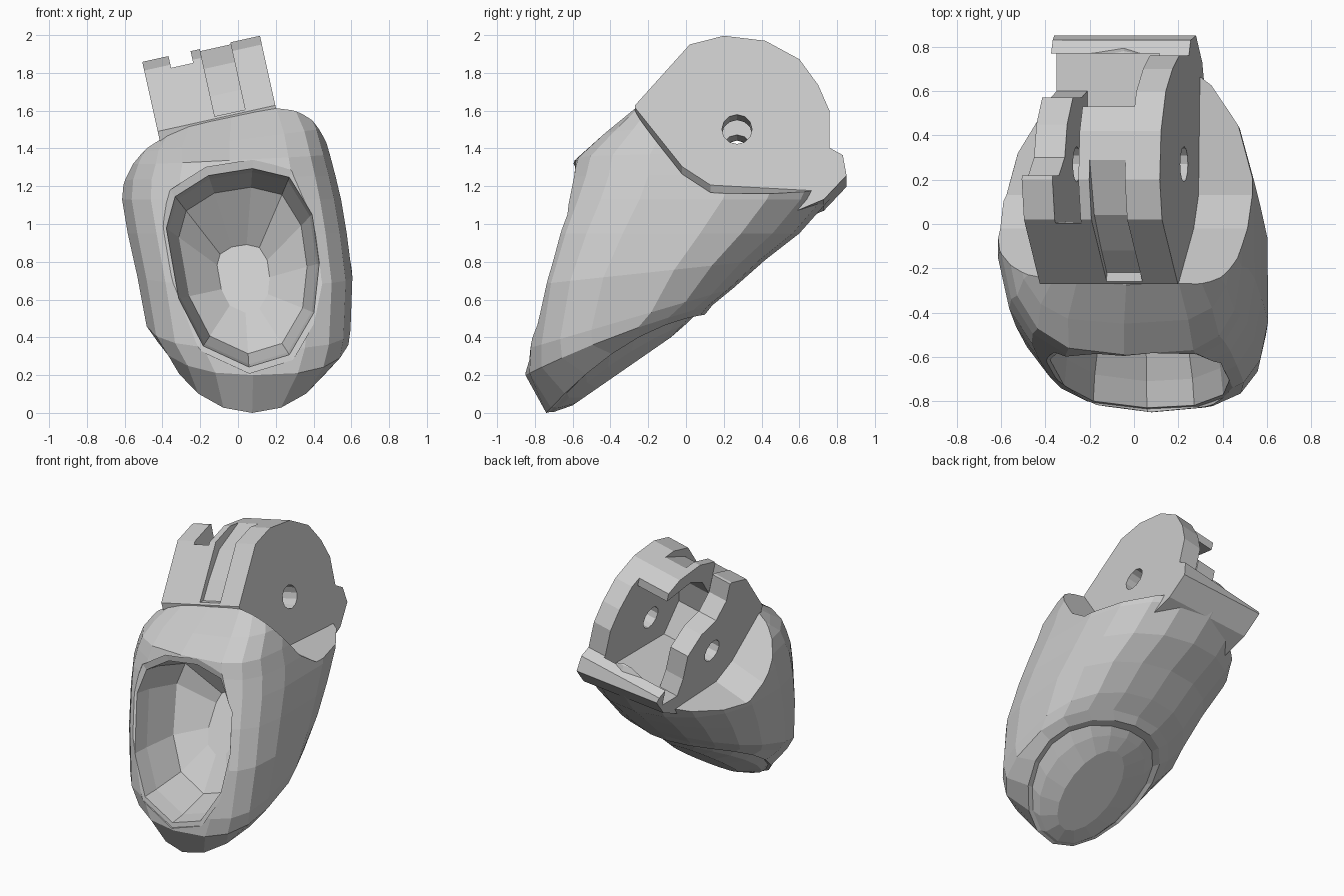
import bpy, bmesh, math
from mathutils import Matrix

cube = bpy.data.objects.get("Cube")
if cube:
    bpy.data.objects.remove(cube, do_unlink=True)

grey = bpy.data.materials.new("plain grey")
grey.use_nodes = True
grey.diffuse_color = (0.6, 0.6, 0.6, 1)
grey.node_tree.nodes["Principled BSDF"].inputs["Base Color"].default_value = (0.6, 0.6, 0.6, 1)

# The hinge sits in a frame tilted about the front-back axis
HINGE = Matrix.Translation((0.22, 0, 1.5)) @ Matrix.Rotation(math.radians(-12.5), 4, 'Y')


def loft(name, rings, matrix=None):
    """Closed solid skinned through rings of equal point count."""
    bm = bmesh.new()
    loops = [[bm.verts.new(p) for p in ring] for ring in rings]
    n = len(loops[0])
    for a, b in zip(loops, loops[1:]):
        for i in range(n):
            j = (i + 1) % n
            bm.faces.new((a[i], a[j], b[j], b[i]))
    bm.faces.new(loops[0][::-1])
    bm.faces.new(loops[-1])
    bmesh.ops.recalc_face_normals(bm, faces=bm.faces)
    if matrix:
        bm.transform(matrix)
    mesh = bpy.data.meshes.new(name)
    bm.to_mesh(mesh)
    bm.free()
    mesh.materials.append(grey)
    obj = bpy.data.objects.new(name, mesh)
    bpy.context.scene.collection.objects.link(obj)
    return obj


def prism(name, x0, x1, profile, drop=0):
    """Side profile (y, z) run along the hinge axis, lowered by drop at x1."""
    return loft(name, [[(x0, y, z) for y, z in profile],
                       [(x1, y, z - drop) for y, z in profile]], HINGE)


def combine(target, tool, operation='DIFFERENCE'):
    mod = target.modifiers.new("combine", 'BOOLEAN')
    mod.operation = operation
    mod.solver = 'EXACT'
    mod.object = tool
    tool.hide_render = True
    bpy.context.view_layer.update()
    bpy.context.view_layer.objects.active = target
    bpy.ops.object.modifier_apply(modifier=mod.name)
    bpy.data.objects.remove(tool, do_unlink=True)


def power(v, p):
    return math.copysign(abs(v) ** p, v)


def body_ring(front, back, sides, fullness=(2.8, 4, 2.2), tilt=0, bow=0, n=18):
    """Section sloping from front (y, z) to back (y, z), bowed up at its middle."""
    (y0, z0), (y1, z1), (x0, x1) = front, back, sides
    ring = []
    for i in range(n):
        a = math.tau * (i + 0.5) / n
        c, s = math.cos(a), math.sin(a)
        # fullness of the front right, front left and back of the section
        e = 2 / (fullness[2] if s > 0 else fullness[0] if c < 0 else fullness[1])
        x = (x0 + x1) / 2 + (x1 - x0) / 2 * power(c, e)
        t = 0.5 + 0.5 * power(s, e)
        z = z0 + (z1 - z0) * t + 4 * bow * t * (1 - t) + tilt * (x - 0.22)
        ring.append((x, y0 + (y1 - y0) * t, z))
    return ring


# Main shell: rounded underside, stepped edge, then the body up to the hinge
oval = (2, 2, 2)
sections = [
    body_ring((-0.6, 0.04), (-0.08, 0.4), (-0.1, 0.27), oval),
    body_ring((-0.7, 0.005), (0.0, 0.47), (-0.28, 0.41), oval, bow=0.05),
    body_ring((-0.72, 0.005), (0.04, 0.51), (-0.34, 0.48), oval, bow=0.1),
    body_ring((-0.74, 0.0), (0.1, 0.52), (-0.37, 0.52), oval, bow=0.1),
    body_ring((-0.85, 0.2), (0.14, 0.57), (-0.43, 0.59), (2.3, 2.8, 2.2), bow=0.03),
    body_ring((-0.84, 0.34), (0.25, 0.66), (-0.49, 0.6), (2.6, 3.6, 2.2)),
    body_ring((-0.79, 0.68), (0.42, 0.81), (-0.54, 0.61)),
    body_ring((-0.72, 0.95), (0.6, 0.95), (-0.59, 0.58)),
    body_ring((-0.66, 1.13), (0.76, 1.13), (-0.62, 0.55)),
    body_ring((-0.62, 1.25), (0.82, 1.25), (-0.61, 0.52), tilt=0.02),
    body_ring((-0.59, 1.35), (0.78, 1.37), (-0.58, 0.49), tilt=0.05),
    body_ring((-0.45, 1.475), (0.7, 1.47), (-0.54, 0.45), (3.2, 4, 2.2), tilt=0.13),
    body_ring((-0.275, 1.62), (0.45, 1.62), (-0.44, 0.37), (3.6, 4, 2.2), tilt=0.21),
]
body = loft("hinged_shell", sections)

# Side ledges either side of the hinge, sloping outwards
ledge = [(-0.27, 0.12), (-0.02, -0.2), (0.13, -0.3), (0.67, -0.33),
         (0.82, -0.13), (1.1, 0), (1.1, 1), (-0.7, 1), (-0.7, 0.5)]
combine(body, prism("left_ledge_cutter", 0.0, 1, ledge, 0.4))
combine(body, prism("right_ledge_cutter", -0.63, -1.2, ledge, 0.08))

# Rounded hinge block with a lip at the back, its underside kept inside the shell
block = [(-0.27, 0.13), (0.02, 0.46), (0.2, 0.507), (0.42, 0.48),
         (0.6, 0.38), (0.7, 0.24), (0.76, 0.1), (0.76, -0.1), (0.83, -0.14)]
underside = [(0.85, -0.25), (0.73, -0.38), (0.45, -0.5), (0.0, -0.4), (-0.26, -0.05)]
combine(body, loft("hinge_block", [
    [(x, y, z) for y, z in block] + [(x, y, z + lift) for y, z in underside]
    for x, lift in ((-0.632, 0.08), (0.006, 0))], HINGE), 'UNION')

# Cavity for the mating part, open towards the back
cavity = [(0.05, -0.22), (-0.05, 0), (0, 0.2), (0.12, 0.34), (0.27, 0.4),
          (0.53, 0.36), (0.53, 0.8), (0.77, 0.8), (0.77, -0.22)]
combine(body, prism("cavity_cutter", -0.49, -0.13, cavity))

# Open slot beside the smaller lug
slot = [(0.01, 0.1), (0, 0.8), (0.62, 0.8), (0.62, 0.1)]
combine(body, prism("slot_cutter", -0.49, -0.37, slot))

# Waisted outline of the smaller lug
lug_trim = [(0.22, 0.8), (0.22, 0.37), (0.3, 0.25), (0.45, 0.2), (0.57, 0.08),
            (0.57, -0.1), (0.6, -0.22), (0.77, -0.22), (0.77, 0.8)]
combine(body, prism("lug_trim_cutter", -0.8, -0.488, lug_trim))

# Groove over the front of the hinge
groove = [(-0.5, 0.16), (-0.22, 0.14), (-0.12, 0.25), (0.04, 0.4),
          (0.3, 0.5), (0.3, 0.8), (-0.5, 0.8)]
combine(body, prism("groove_cutter", -0.32, -0.155, groove))

# Pin hole through both lugs
hole = [(0.27 + 0.08 * math.cos(math.tau * i / 12), 0.08 * math.sin(math.tau * i / 12))
        for i in range(12)]
combine(body, prism("pin_hole_cutter", -1, 0.3, hole))

# Oval front opening with a narrow flat rim and a deep bowl
rim = [(-0.41, 1.0), (-0.36, 1.18), (-0.17, 1.3), (0.08, 1.34), (0.29, 1.29),
       (0.42, 1.08), (0.46, 0.8), (0.43, 0.52), (0.29, 0.28), (0.06, 0.21),
       (-0.2, 0.33), (-0.34, 0.6)]


def bowl_ring(scale, depth):
    ring = []
    for x, z in rim:
        front = -0.85 + 0.25 * (max(z - 0.25, 0) / 1.08) ** 1.6 + 0.3 * (x - 0.1) ** 2
        x, z = 0.03 + (x - 0.03) * scale, 0.68 + (z - 0.68) * scale
        ring.append((x, front + depth, z))
    return ring


steps = [(1, -0.4), (1, 0.015), (0.93, 0.02), (0.9, 0.14), (0.78, 0.38), (0.32, 0.54)]
combine(body, loft("bowl_cutter", [bowl_ring(*s) for s in steps]))

# Flat facets throughout
for face in body.data.polygons:
    face.use_smooth = False
